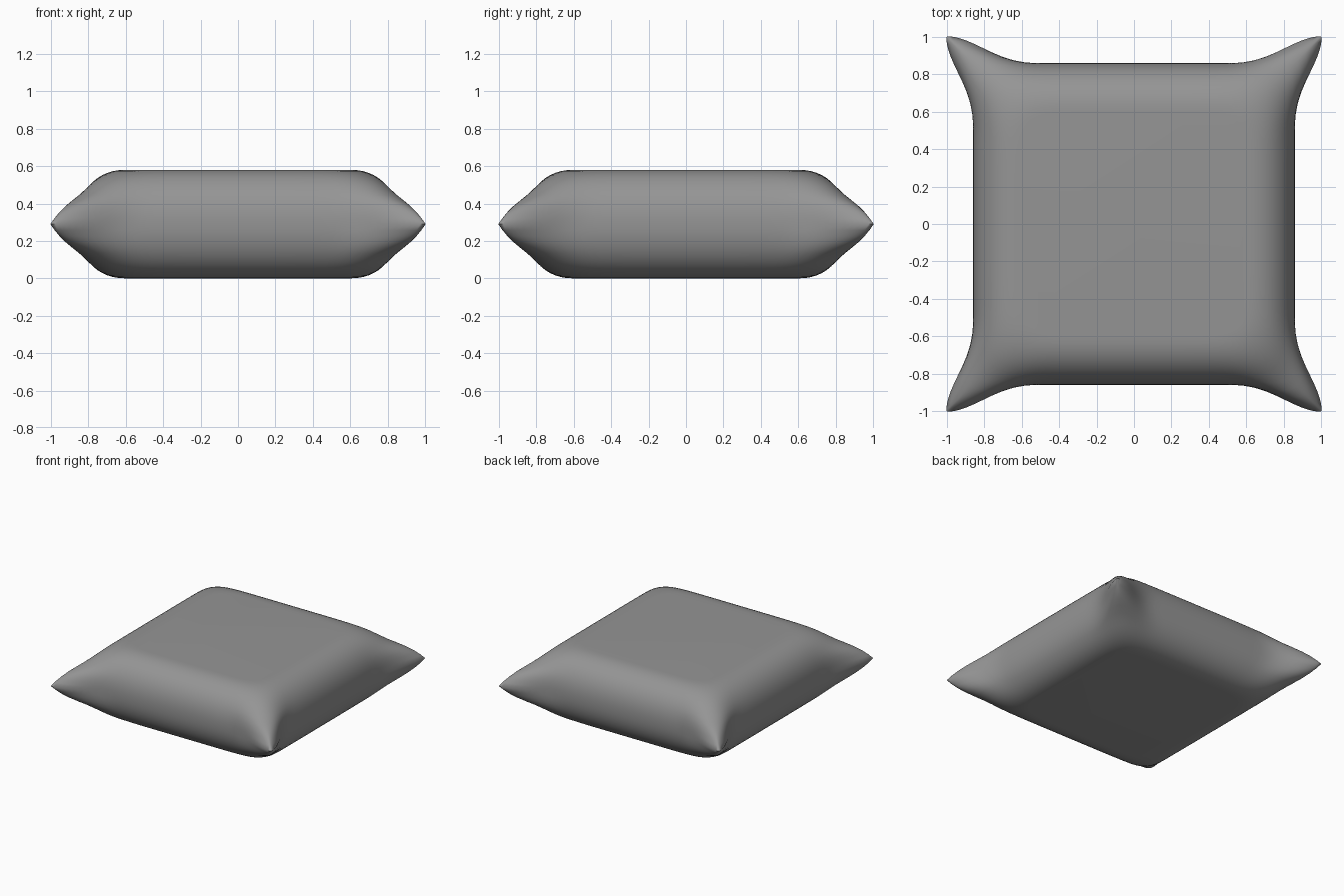
import bpy
import bmesh
import math

cube = bpy.data.objects.get("Cube")
if cube:
    bpy.data.objects.remove(cube, do_unlink=True)

HALF_HEIGHT = 0.29
FLAT = 0.60       # half width of the flat top
BULGE = 0.26      # how far the sides swell beyond it
HORN = 0.144      # how far the corners are drawn out at the seam
STEPS = 40        # points along one side
LEVELS = 14       # rings between seam and top


def horn_shape(w):
    """Outward pull along a side, from 0 in the middle to 1 at the corner."""
    t = max(0.0, (abs(w) - 0.5) / 0.5)
    return (t * t * (3 - 2 * t)) ** 1.4


def slice_points(h):
    """Horizontal outline at relative height h above or below the seam."""
    a = abs(h)
    side = FLAT + BULGE * max(0.0, 1 - a ** 2.2) ** (1 / 2.2)
    horn = HORN * (1 - a) ** 1.3
    corner = side + horn
    n = 8 + 190 * (1 - a) ** 6
    points = []
    for quarter in range(4):
        c, s = math.cos(quarter * math.pi / 2), math.sin(quarter * math.pi / 2)
        for i in range(STEPS):
            w = math.sin((i / STEPS - 0.5) * math.pi)
            pull = (1 + abs(w) ** n) ** (-1 / n)
            x = (side + horn * horn_shape(w)) * pull
            y = corner * w * pull
            points.append((c * x - s * y, s * x + c * y,
                           HALF_HEIGHT * (1 + h)))
    return points


# Cushion fabric
fabric = bpy.data.materials.new("grey_fabric")
fabric.use_nodes = True
colour = (0.3, 0.3, 0.3, 1)
fabric.diffuse_color = colour
fabric.node_tree.nodes["Principled BSDF"].inputs["Base Color"].default_value = colour

# Cushion body: stacked outlines from the bottom panel to the top panel
bm = bmesh.new()
rings = []
for level in range(-LEVELS, LEVELS + 1):
    h = math.sin(level / LEVELS * math.pi / 2)
    rings.append([bm.verts.new(p) for p in slice_points(h)])
count = len(rings[0])
for low, high in zip(rings, rings[1:]):
    for i in range(count):
        j = (i + 1) % count
        bm.faces.new((low[i], low[j], high[j], high[i]))
bm.faces.new(rings[-1])
bm.faces.new(rings[0][::-1])
bmesh.ops.recalc_face_normals(bm, faces=bm.faces)

mesh = bpy.data.meshes.new("cushion")
bm.to_mesh(mesh)
bm.free()
mesh.materials.append(fabric)
cushion = bpy.data.objects.new("cushion", mesh)
bpy.context.collection.objects.link(cushion)
bpy.context.view_layer.objects.active = cushion
cushion.select_set(True)
bpy.ops.object.shade_smooth_by_angle(angle=math.radians(60))
